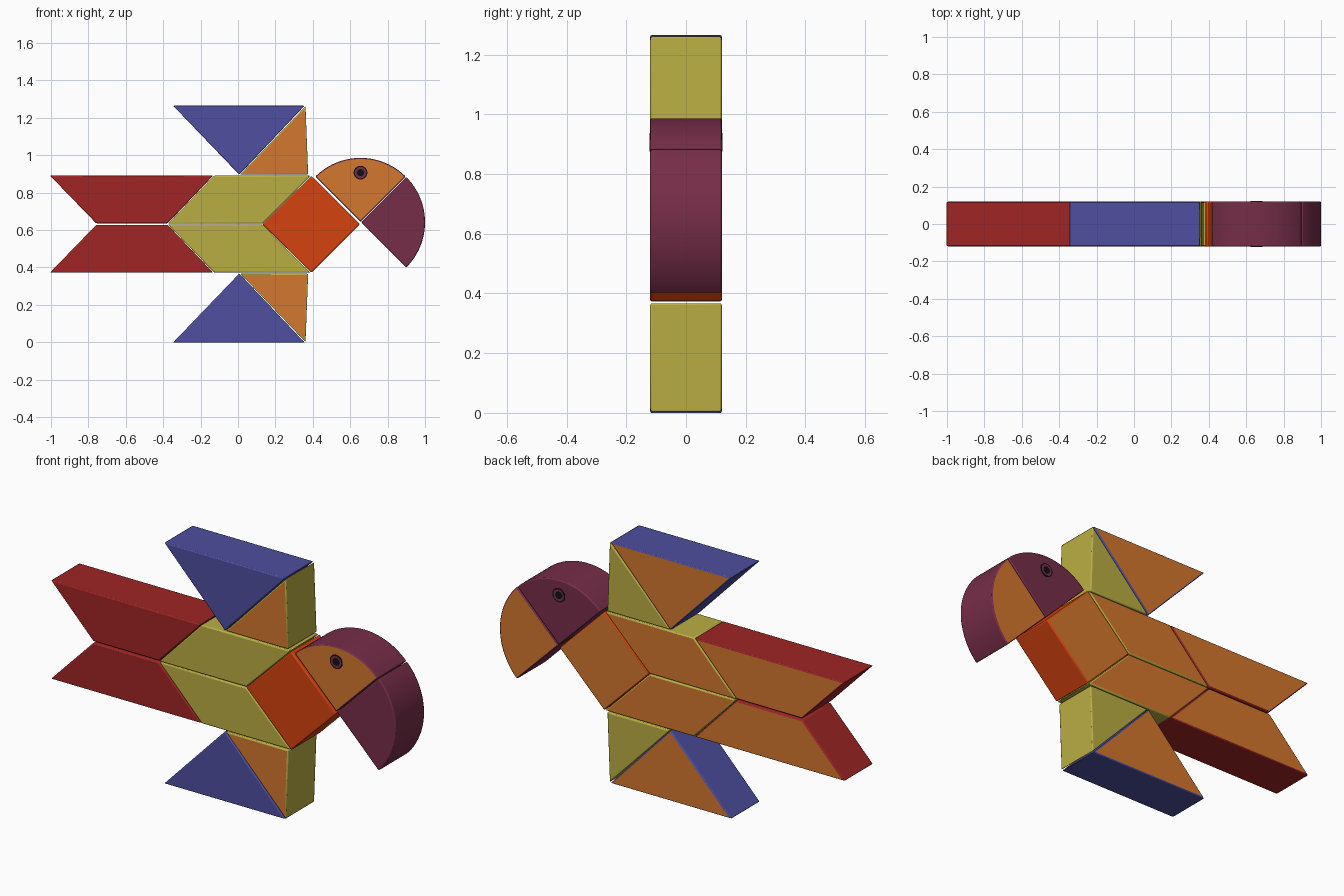
import bpy, bmesh, math

if "Cube" in bpy.data.objects:
    bpy.data.objects.remove(bpy.data.objects["Cube"])


def srgb(r, g, b):
    f = lambda c: c / 12.92 if c <= 0.04045 else ((c + 0.055) / 1.055) ** 2.4
    return (f(r / 255), f(g / 255), f(b / 255), 1)


MATS = {}
for name, rgb in {"red": (160, 37, 37), "yellow": (187, 174, 68), "vermilion": (213, 66, 14),
                  "orange": (212, 119, 46), "blue": (78, 78, 160), "maroon": (118, 45, 72),
                  "black": (18, 15, 18)}.items():
    MATS[name] = bpy.data.materials.new(name)
    MATS[name].diffuse_color = srgb(*rgb)

HALF = 0.12      # half thickness of every block
MID = 0.632      # height of the symmetry line


def prism(name, pts, front, side, back, y0=-HALF, y1=HALF, bevel=0.006):
    """Extrude an x-z outline along y; colour by face direction."""
    bm = bmesh.new()
    a = [bm.verts.new((x, y0, z)) for x, z in pts]
    b = [bm.verts.new((x, y1, z)) for x, z in pts]
    bm.faces.new(a)
    bm.faces.new(b)
    n = len(pts)
    for i in range(n):
        j = (i + 1) % n
        bm.faces.new((a[i], a[j], b[j], b[i]))
    bmesh.ops.recalc_face_normals(bm, faces=bm.faces)
    for f in bm.faces:
        f.normal_update()
        f.material_index = 0 if f.normal.y < -0.5 else 2 if f.normal.y > 0.5 else 1
    me = bpy.data.meshes.new(name)
    bm.to_mesh(me)
    bm.free()
    for m in (front, side, back):
        me.materials.append(MATS[m])
    ob = bpy.data.objects.new(name, me)
    bpy.context.collection.objects.link(ob)
    if bevel:
        mod = ob.modifiers.new("soft_edges", "BEVEL")
        mod.width = bevel
        mod.segments = 2
        mod.limit_method = 'ANGLE'
        mod.angle_limit = math.radians(30)
        mod.material = 1
    bpy.ops.object.select_all(action='DESELECT')
    ob.select_set(True)
    bpy.context.view_layer.objects.active = ob
    bpy.ops.object.shade_smooth_by_angle(angle=math.radians(30))
    return ob


def arc(cx, cz, r, a0, a1, n):
    return [(cx + r * math.cos(math.radians(a0 + (a1 - a0) * i / n)),
             cz + r * math.sin(math.radians(a0 + (a1 - a0) * i / n))) for i in range(n + 1)]


# Mirrored blocks: tail, body and the two wing pieces
blocks = {
    "tail": ([(-1.005, 0.891), (-0.133, 0.891), (-0.376, 0.636), (-0.758, 0.636)],
             "red", "red", "orange"),
    "body": ([(-0.128, 0.891), (0.387, 0.891), (0.131, 0.634), (-0.374, 0.634)],
             "yellow", "yellow", "orange"),
    "outer_wing": ([(-0.347, 1.265), (0.356, 1.265), (0.007, 0.896)],
                   "blue", "blue", "orange"),
    "inner_wing": ([(0.361, 1.262), (0.375, 0.897), (0.012, 0.897)],
                   "orange", "yellow", "yellow"),
}
for name, (pts, f, s, b) in blocks.items():
    prism("upper_" + name, pts, f, s, b)
    prism("lower_" + name, [(x, 2 * MID - z) for x, z in pts], f, s, b)

# Chest square
prism("chest", [(0.392, 0.890), (0.652, MID), (0.392, 0.372), (0.131, MID)],
      "vermilion", "vermilion", "orange")

# Head and beak quarter discs
prism("head", [(0.655, 0.644)] + arc(0.655, 0.644, 0.342, 45, 135, 24),
      "orange", "maroon", "maroon")
prism("beak", [(0.658, 0.642)] + arc(0.658, 0.642, 0.342, -45, 45, 24),
      "maroon", "maroon", "orange")

# Eyes on both faces: black rim, maroon iris, black pupil
for side, s in (("front", -1), ("back", 1)):
    for part, r, d, col in (("eye_rim", 0.037, 0.001, "black"),
                            ("eye_iris", 0.031, 0.002, "maroon"),
                            ("eye_pupil", 0.019, 0.003, "black")):
        y = sorted((s * (HALF - 0.002), s * (HALF + d)))
        prism(f"{side}_{part}", arc(0.655, 0.907, r, 0, 345, 23),
              col, col, col, y[0], y[1], 0)

for m in bpy.data.materials:
    if m.users and not m.is_grease_pencil:
        m.use_nodes = True
        m.node_tree.nodes["Principled BSDF"].inputs["Base Color"].default_value = m.diffuse_color
